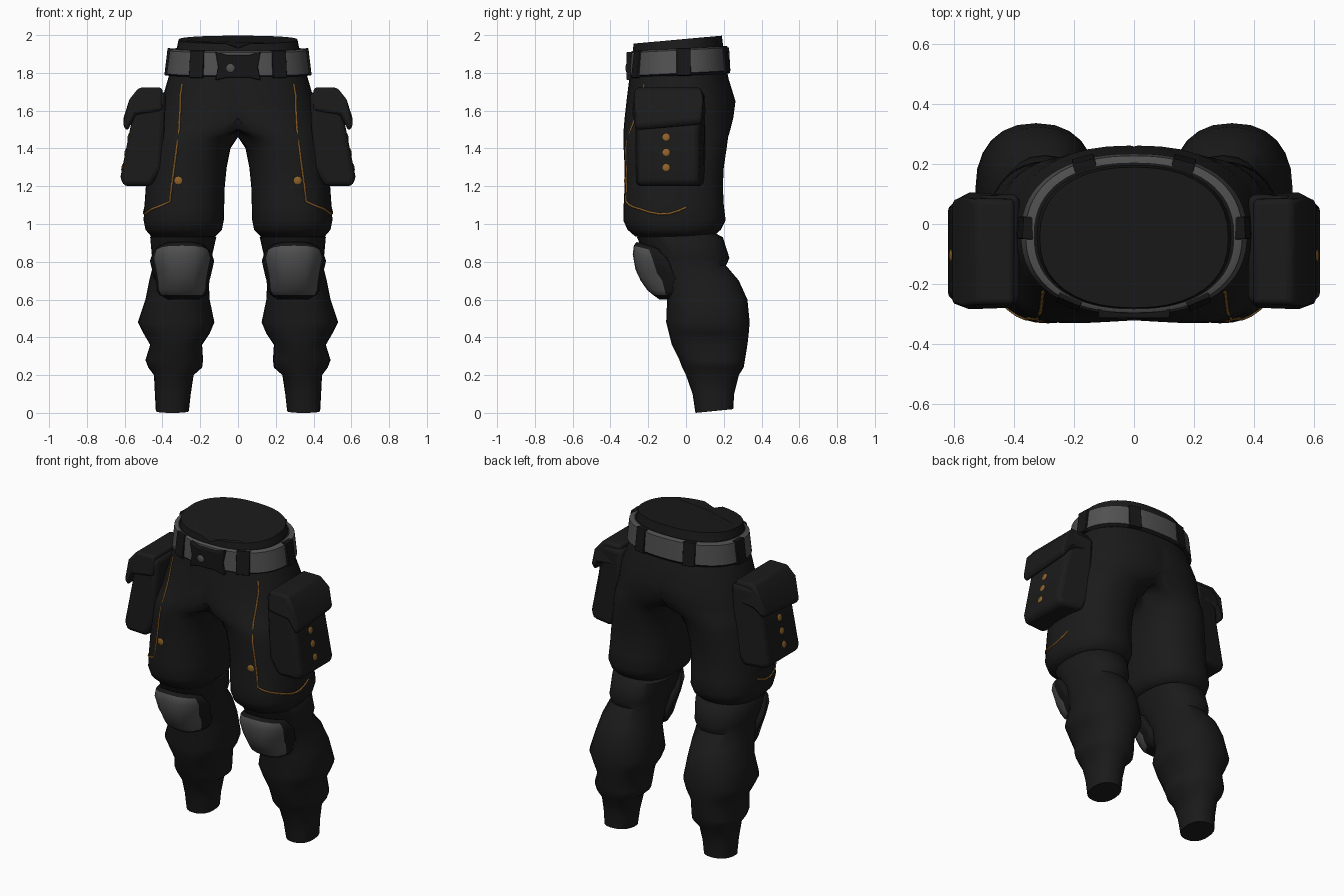
import bpy, bmesh, math
from mathutils import Vector, Matrix
from mathutils.bvhtree import BVHTree

if "Cube" in bpy.data.objects:
    bpy.data.objects.remove(bpy.data.objects["Cube"])

def material(name, rgb):
    m = bpy.data.materials.new(name)
    m.diffuse_color = (*rgb, 1)
    m.use_nodes = True
    m.node_tree.nodes["Principled BSDF"].inputs["Base Color"].default_value = m.diffuse_color
    return m

CLOTH = material("black cloth", (0.0105, 0.0105, 0.0105))
TRIM = material("dark trim", (0.008, 0.008, 0.008))
GREY = material("grey panel", (0.082, 0.082, 0.082))
ORANGE = material("orange stitching", (0.27, 0.12, 0.022))
P = 2.3  # superellipse exponent of all cross-sections

def finish(name, bm, mats, mirror=False, angle=40, bevel=0, solid=0):
    me = bpy.data.meshes.new(name)
    bm.to_mesh(me)
    bm.free()
    ob = bpy.data.objects.new(name, me)
    bpy.context.collection.objects.link(ob)
    for m in mats:
        me.materials.append(m)
    bpy.ops.object.select_all(action='DESELECT')
    ob.select_set(True)
    bpy.context.view_layer.objects.active = ob
    bpy.ops.object.shade_smooth_by_angle(angle=math.radians(angle))
    if solid:
        s = ob.modifiers.new("thickness", 'SOLIDIFY')
        s.thickness, s.offset = solid, -1
        s.material_offset_rim = 1
    if bevel:
        b = ob.modifiers.new("round", 'BEVEL')
        b.width, b.segments = bevel, 3
    if mirror:
        ob.modifiers.new("mirror", 'MIRROR').merge_threshold = 0.0005
    return ob

def spow(v, e):
    return math.copysign(abs(v) ** e, v)

def loft(rings, n, half=False):
    """rings: (z, x_in, x_out, y_front, y_back, tilt)"""
    bm = bmesh.new()
    loops = []
    for z, xi, xo, yf, yb, tilt in rings:
        row = []
        for i in range(n):
            a = 2 * math.pi * i / n
            x = (xi + xo) / 2 + (xo - xi) / 2 * spow(math.cos(a), 2 / P)
            y = (yf + yb) / 2 + (yb - yf) / 2 * spow(math.sin(a), 2 / P)
            row.append(bm.verts.new((max(x, 0) if half else x, y, z + tilt * y)))
        loops.append(row)
    for r, s in zip(loops, loops[1:]):
        for i in range(n):
            j = (i + 1) % n
            bm.faces.new((r[i], r[j], s[j], s[i]))
    bm.faces.new(loops[0])
    bm.faces.new(loops[-1])
    bmesh.ops.recalc_face_normals(bm, faces=bm.faces)
    return bm

def prism(points, a, b):
    """Extrude an outline of (x, z) points along y."""
    bm = bmesh.new()
    r = [bm.verts.new((x, a, z)) for x, z in points]
    s = [bm.verts.new((x, b, z)) for x, z in points]
    bm.faces.new(r)
    bm.faces.new(s)
    for i in range(len(r)):
        j = (i + 1) % len(r)
        bm.faces.new((r[i], r[j], s[j], s[i]))
    bmesh.ops.recalc_face_normals(bm, faces=bm.faces)
    return bm

# Waist, seat and thighs: half loft, split by the crotch, mirrored
bm = loft([
    (1.98, -.30, .30, -.265, .178, .09), (1.98, -.315, .315, -.28, .19, .09),
    (1.90, -.33, .33, -.285, .2, .05),
    (1.77, -.37, .37, -.30, .225, 0), (1.65, -.38, .405, -.315, .262, 0),
    (1.56, -.29, .425, -.325, .25, 0), (1.50, -.15, .44, -.33, .235, 0),
    (1.46, -.01, .45, -.33, .223, 0), (1.40, .04, .46, -.33, .215, 0),
    (1.30, .06, .475, -.325, .2, 0), (1.20, .07, .488, -.325, .195, 0),
    (1.10, .073, .495, -.33, .2, 0), (1.02, .075, .5, -.332, .21, 0),
    (.97, .085, .49, -.31, .185, 0), (.935, .12, .46, -.27, .145, 0)], 40, True)
for v in bm.verts:  # notch above the fly
    if v.co.z > 1.94 and v.co.y < -.2 and v.co.x < .03:
        v.co.z -= .025
tree = BVHTree.FromBMesh(bm)
bmesh.ops.delete(bm, geom=[f for f in bm.faces if all(v.co.x < 1e-4 for v in f.verts)], context='FACES')
finish("seat_and_thighs", bm, [CLOTH], True, 50)

# Lower legs with gathered folds
finish("lower_legs", loft([
    (.97, .16, .43, -.2, .12, 0), (.93, .115, .465, -.26, .195, 0), (.82, .14, .455, -.21, .23, 0),
    (.78, .15, .45, -.17, .212, 0), (.70, .155, .47, -.13, .28, 0), (.60, .15, .49, -.1, .325, 0),
    (.48, .125, .53, -.105, .337, 0), (.42, .15, .5, -.09, .332, 0), (.36, .19, .465, -.075, .325, 0),
    (.28, .185, .49, -.035, .312, 0), (.24, .19, .475, -.02, .305, 0), (.20, .235, .445, 0, .28, 0),
    (.10, .25, .44, .035, .255, 0), (-.005, .26, .435, .05, .25, .1)], 24), [CLOTH], True, 50)

# Knee pads: curved shells, grey inside a dark rim
rows = [(.905, .135, -.262, .12), (.885, .155, -.276, .14), (.84, .17, -.282, .18), (.76, .152, -.268, .2),
        (.70, .145, -.24, .2), (.65, .14, -.205, .16), (.625, .125, -.175, .12), (.60, .085, -.14, .08)]
bm = bmesh.new()
cols = [-1, -.95, -.87, -.7, -.4, 0, .4, .7, .87, .95, 1]
grid = [[bm.verts.new((.296 + hw * u, yf + d * abs(u) ** 4, z - .035 * u ** 4 * (z > .7)))
         for u in cols] for z, hw, yf, d in rows]
for r in range(len(rows) - 1):
    for c in range(len(cols) - 1):
        f = bm.faces.new((grid[r][c], grid[r + 1][c], grid[r + 1][c + 1], grid[r][c + 1]))
        f.material_index = 0 if 0 < r < 6 and 2 <= c <= 7 else 1
finish("knee_pads", bm, [GREY, TRIM], True, 60, solid=.05)

# Cargo pockets and flaps, slightly narrower towards the outside
bm = prism([(.38, 1.70), (.53, 1.70), (.572, 1.5), (.622, 1.25), (.608, 1.2), (.46, 1.2), (.40, 1.3)], -.268, .1)
for v in bm.verts:
    if v.co.x > .55:
        v.co.y += .012 if v.co.y < 0 else -.03
finish("cargo_pockets", bm, [CLOTH], True, 40, .028)
bm = prism([(.40, 1.722), (.525, 1.722), (.575, 1.66), (.61, 1.52), (.585, 1.49), (.54, 1.58), (.40, 1.6)],
           -.282, .1)
for v in bm.verts:  # hem rises to the back
    if v.co.y > 0 and v.co.z < 1.55:
        v.co.z += .03
    if v.co.z > 1.7 or v.co.x > .58:
        v.co.y += .015 if v.co.y < 0 else -.02
finish("pocket_flaps", bm, [CLOTH], True, 40, .016)

# Belt: grey band on a dark underside, dark behind the loops
BX, BF, BB = .378, -.303, .235
bm = loft([(1.93, -.335, .335, -.285, .205, .05), (1.922, -.362, .362, -.297, .228, .05),
           (1.8, -BX, BX, BF, BB, .05), (1.785, -.362, .362, -.29, .222, .05)], 64)
for f in bm.faces:
    f.material_index = 1 if f.normal.z < -.4 or len(f.verts) > 4 else 0
finish("belt", bm, [GREY, TRIM])

# Belt loops placed round the belt
bm = bmesh.new()
cy, ry = (BF + BB) / 2, (BB - BF) / 2
for x, side, w in ((.22, -1, .08), (.17, 1, .075), (.3775, 1, .075)):
    u = x / BX
    k = (1 - u ** P) ** (1 / P)
    ang = math.atan2(side * k ** (P - 1) / ry, u ** (P - 1) / BX)
    y = cy + side * ry * k
    m = Matrix.Translation((x, y, 1.86 + .05 * y)) @ Matrix.Rotation(ang, 4, 'Z') \
        @ Matrix.Rotation(-.12, 4, 'Y') @ Matrix.Translation((-.018, 0, 0)) \
        @ Matrix.Diagonal((.04, w, .145, 1))
    bmesh.ops.create_cube(bm, size=1, matrix=m)
finish("belt_loops", bm, [TRIM], True, bevel=.004)

# Buckle with flared corners and a small worn grey stud
finish("buckle", prism([(-.12, 1.912), (-.06, 1.895), (.06, 1.895), (.12, 1.912), (.105, 1.83), (.12, 1.76),
                        (.06, 1.775), (-.06, 1.775), (-.12, 1.76), (-.105, 1.83)], -.315, -.27),
       [TRIM], bevel=.006)

def stud(bm, loc, normal, r):
    q = Vector(normal).to_track_quat('Z', 'Y').to_matrix().to_4x4()
    bmesh.ops.create_uvsphere(bm, u_segments=10, v_segments=6, radius=1,
                              matrix=Matrix.Translation(loc) @ q @ Matrix.Diagonal((r, r, .005, 1)))

bm = bmesh.new()
stud(bm, (-.04, -.315, 1.825), (0, -1, 0), .023)
finish("buckle_stud", bm, [GREY])

# Orange studs on pockets and thighs
bm = bmesh.new()
for z in (1.46, 1.38, 1.30):
    stud(bm, (.572 + (1.5 - z) * .2, -.105, z), (1, 0, .2), .021)
hit, nor, _, _ = tree.ray_cast(Vector((.315, -1, 1.23)), Vector((0, 1, 0)))
stud(bm, hit, nor, .022)
finish("orange_studs", bm, [ORANGE], True)

# Orange seams, projected onto the thigh surface
front = [(.295, 1.74), (.305, 1.68), (.307, 1.6), (.312, 1.5), (.325, 1.4), (.338, 1.3), (.352, 1.2),
         (.36, 1.12), (.39, 1.105), (.42, 1.092), (.445, 1.083)]
side = [(-.23, 1.075), (-.19, 1.062), (-.14, 1.053), (-.09, 1.055), (-.04, 1.07), (0, 1.088)]
path = [tree.ray_cast(Vector((x, -1, z)), Vector((0, 1, 0)))[0] for x, z in front]
path += [tree.ray_cast(Vector((1, y, z)), Vector((-1, 0, 0)))[0] for y, z in side]
for label, sx in (("left", 1), ("right", -1)):
    cu = bpy.data.curves.new(label + "_seam", 'CURVE')
    cu.dimensions = '3D'
    cu.bevel_depth, cu.bevel_resolution = .006, 1
    sp = cu.splines.new('POLY')
    sp.points.add(len(path) - 1)
    for pt, co in zip(sp.points, path):
        pt.co = (sx * co.x, co.y, co.z, 1)
    cu.materials.append(ORANGE)
    bpy.context.collection.objects.link(bpy.data.objects.new(label + "_seam", cu))
